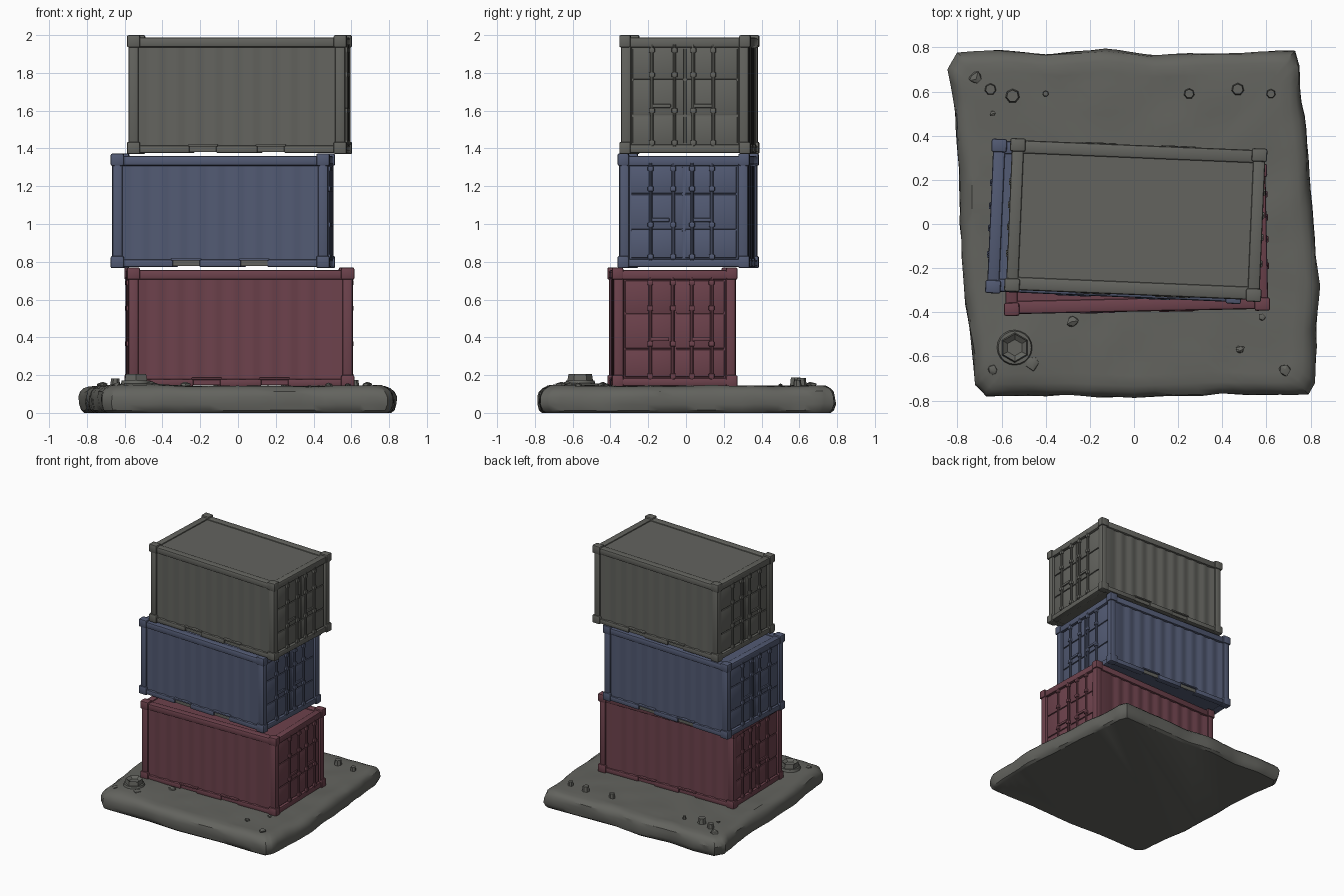
import bpy, bmesh, math, random
from mathutils import Vector, Matrix, noise

if "Cube" in bpy.data.objects:
    bpy.data.objects.remove(bpy.data.objects["Cube"])

random.seed(4)


def material(name, rgb):
    m = bpy.data.materials.new(name)
    m.diffuse_color = (*rgb, 1)
    m.use_nodes = True
    m.node_tree.nodes["Principled BSDF"].inputs["Base Color"].default_value = m.diffuse_color
    return m


GREY = material("weathered grey", (0.125, 0.126, 0.113))
BLUE = material("faded blue", (0.085, 0.103, 0.173))
RED = material("dull red", (0.152, 0.054, 0.072))


def finish(bm, name, mat, loc=(0, 0, 0), rot=0.0):
    bmesh.ops.recalc_face_normals(bm, faces=bm.faces[:])
    me = bpy.data.meshes.new(name)
    bm.to_mesh(me)
    bm.free()
    me.materials.append(mat)
    ob = bpy.data.objects.new(name, me)
    bpy.context.collection.objects.link(ob)
    ob.location = loc
    ob.rotation_euler.z = rot
    bpy.ops.object.select_all(action='DESELECT')
    ob.select_set(True)
    bpy.context.view_layer.objects.active = ob
    bpy.ops.object.shade_smooth_by_angle(angle=math.radians(32))
    return ob


def box(bm, lo, hi, bevel=0.0):
    """Box between two corners, with optional rounded edges."""
    c = [(a + b) / 2 for a, b in zip(lo, hi)]
    s = [abs(b - a) for a, b in zip(lo, hi)]
    mat = Matrix.Translation(c) @ Matrix.Diagonal((*s, 1))
    vs = bmesh.ops.create_cube(bm, size=1, matrix=mat)["verts"]
    if bevel:
        es = list({e for v in vs for e in v.link_edges})
        bmesh.ops.bevel(bm, geom=es, offset=bevel, segments=2, profile=0.5, affect='EDGES')


def cylinder(bm, x, y, z0, z1, r, n=8, r2=None):
    return bmesh.ops.create_cone(
        bm, cap_ends=True, segments=n, radius1=r, radius2=r if r2 is None else r2,
        depth=z1 - z0, matrix=Matrix.Translation((x, y, (z0 + z1) / 2)))["verts"]


def container(label, mat, L, W, H, loc, rot, rod_shift=0.0):
    hx, hy = L / 2, W / 2
    rot = math.radians(rot)

    # corrugated body: wavy long sides, flat ends
    bm = bmesh.new()
    px, py = hx - 0.028, hy - 0.02
    wave, x, pitch = [], -px + 0.05, 0.1
    while x + pitch < px:
        wave += [(x, 0), (x + 0.02, 0.007), (x + 0.05, 0.007), (x + 0.07, 0)]
        x += pitch
    front = [(-px, -py)] + [(a, -py + d) for a, d in wave] + [(px, -py)]
    ring = front + [(a, -b) for a, b in reversed(front)]
    low = [bm.verts.new((a, b, 0.012)) for a, b in ring]
    top = [bm.verts.new((a, b, H - 0.022)) for a, b in ring]
    for i in range(len(ring)):
        j = (i + 1) % len(ring)
        bm.faces.new((low[i], low[j], top[j], top[i]))
    bm.faces.new(low[::-1])
    bm.faces.new(top)
    finish(bm, label + "_corrugated_body", mat, loc, rot)

    # frame: rails, posts, corner castings and fork pockets
    bm = bmesh.new()
    g = 0.008
    ox, oy = hx - g, hy - g
    for s in (-1, 1):
        box(bm, (-ox, s * oy, H - 0.065), (ox, s * (oy - 0.06), H - 0.013), 0.012)
        # bottom rail broken by two fork pockets
        for a, b in ((-ox, -0.25), (-0.11, 0.11), (0.25, ox)):
            box(bm, (a, s * oy, 0.006), (b, s * (oy - 0.05), 0.045), 0.008)
        for c in (-0.18, 0.18):
            box(bm, (c - 0.08, s * (oy + 0.004), 0.04), (c + 0.08, s * (oy - 0.04), 0.052), 0.004)
        for z0, z1 in ((0.006, 0.05), (H - 0.065, H - 0.013)):
            box(bm, (s * ox, -oy, z0), (s * (ox - 0.055), oy, z1), 0.01)
        for t in (-1, 1):
            box(bm, (s * ox, t * oy, 0.02), (s * (ox - 0.055), t * (oy - 0.055), H - 0.02), 0.014)
            for z in (0, H - 0.065):
                box(bm, (s * hx, t * hy, z), (s * (hx - 0.07), t * (hy - 0.06), z + 0.065), 0.009)
    finish(bm, label + "_frame", mat, loc, rot)

    # grey plates behind the fork pockets
    bm = bmesh.new()
    for s in (-1, 1):
        for c in (-0.18, 0.18):
            box(bm, (c - 0.07, s * (py + 0.003), 0.012), (c + 0.07, s * (py - 0.003), 0.04))
    finish(bm, label + "_fork_pockets", GREY if mat is BLUE else mat, loc, rot)

    # doors on both ends: stacked panels, locking rods, brackets, handles
    bm = bmesh.new()
    dy = hy - 0.07
    for s in (-1, 1):
        for a, b in ((-dy, -0.006), (0.006, dy)):
            for z0, z1 in ((0.055, 0.2), (0.206, 0.39), (0.396, H - 0.07)):
                box(bm, (s * (px - 0.01), a, z0), (s * (px + 0.008), b, z1), 0.005)
        for y in (-0.175, -0.055, 0.045, 0.15):
            y += rod_shift
            cylinder(bm, s * (px + 0.015), y, 0.04, H - 0.05, 0.009)
            for z in (0.06, 0.23, 0.42, H - 0.08):
                box(bm, (s * px, y - 0.015, z - 0.013), (s * (px + 0.027), y + 0.015, z + 0.013), 0.004)
        for y in (-0.175, 0.045):
            y += rod_shift
            box(bm, (s * (px + 0.006), y, 0.245), (s * (px + 0.02), y + 0.1, 0.265), 0.004)
    finish(bm, label + "_doors", mat, loc, rot)


container("red_container", RED, 1.205, 0.665, 0.635, (0.007, -0.072, 0.135), 1.2, 0.045)
container("blue_container", BLUE, 1.16, 0.70, 0.607, (-0.08, 0.012, 0.766), -2.5)
container("grey_container", GREY, 1.165, 0.695, 0.63, (0.008, 0.018, 1.37), -2.4)

# ground slab: worn outline lofted through rounded rings
outline = [(-.845, .70), (-.80, .775), (-.62, .79), (-.4, .77), (-.13, .795), (.1, .765),
           (.4, .775), (.73, .785), (.755, .72), (.76, .55), (.795, .3), (.81, 0),
           (.84, -.28), (.825, -.5), (.82, -.72), (.79, -.77), (.65, -.775), (.4, -.77),
           (0, -.79), (-.3, -.775), (-.67, -.78), (-.72, -.73), (-.735, -.55),
           (-.77, -.3), (-.79, 0), (-.79, .25), (-.81, .5)]
pts = []
for i, p in enumerate(outline):
    q = outline[(i + 1) % len(outline)]
    for k in range(4):
        pts.append(Vector(p).lerp(Vector(q), k / 4))


def top_height(x, y):
    mound = 0.018 * math.exp(-((x + 0.5) ** 2 + (y + 0.55) ** 2) / 0.025)
    return 0.142 + mound + 0.009 * noise.noise(Vector((x * 6, y * 6, 2)))


bm = bmesh.new()
rings = [(0.035, 0), (0.012, 0.014), (0.0, 0.045), (0.002, 0.085), (0.012, 0.112), (0.035, 0.13),
         (0.07, None), (0.13, None), (0.2, None), (0.28, None), (0.36, None),
         (0.46, None), (0.6, None), (0.8, None)]
prev = None
for inset, z in rings:
    row = []
    for p in pts:
        v = p * (1 - inset)
        zz = top_height(*v) if z is None else z
        if z:
            v = v * (1 + 0.012 * noise.noise(Vector((p.x * 7, p.y * 7, z * 18))))
            zz += 0.006 * noise.noise(Vector((p.x * 9, p.y * 9, 5)))
        row.append(bm.verts.new((v.x, v.y, zz)))
    if prev:
        for i in range(len(pts)):
            j = (i + 1) % len(pts)
            bm.faces.new((prev[i], prev[j], row[j], row[i]))
    else:
        bm.faces.new(row[::-1])
    prev = row
bm.faces.new(prev)
finish(bm, "ground_slab", GREY)

# large hex nut on a washer, front left
bm = bmesh.new()
nx, ny = -0.54, -0.56
cylinder(bm, nx, ny, 0.12, 0.172, 0.09, 20, 0.075)
nut = cylinder(bm, nx, ny, 0.16, 0.205, 0.07, 6, 0.062)
cap = [f for f in {f for v in nut for f in v.link_faces} if f.normal.z > 0.9 or
       all(v.co.z > 0.2 for v in f.verts)]
bmesh.ops.inset_region(bm, faces=cap, thickness=0.025)
bmesh.ops.translate(bm, verts=cap[0].verts[:], vec=(0, 0, -0.018))
finish(bm, "hex_nut", GREY)

# small bolts along the back
bm = bmesh.new()
for x, y, r in ((-.65, .61, .03), (-.55, .58, .036), (-.40, .59, .016), (.25, .59, .027),
                (.47, .61, .032), (.62, .59, .024)):
    cylinder(bm, x, y, 0.12, 0.145 + r * 1.2, r, 7, r * 0.75)
finish(bm, "small_bolts", GREY)

# scattered rubble
bm = bmesh.new()
for x, y, r in ((-.46, -.63, .035), (-.64, -.66, .025), (-.28, -.44, .03), (.48, -.57, .022),
                (.58, -.42, .016), (-.64, .50, .014), (-.72, .66, .03), (.68, -.66, .03)):
    rock = bmesh.ops.create_icosphere(
        bm, subdivisions=1, radius=r, matrix=Matrix.Translation((x, y, 0.147)))["verts"]
    for v in rock:
        v.co.x += random.uniform(-.2, .2) * r
        v.co.y += random.uniform(-.2, .2) * r
        v.co.z = 0.147 + (v.co.z - 0.147) * 0.6
finish(bm, "rubble", GREY)
